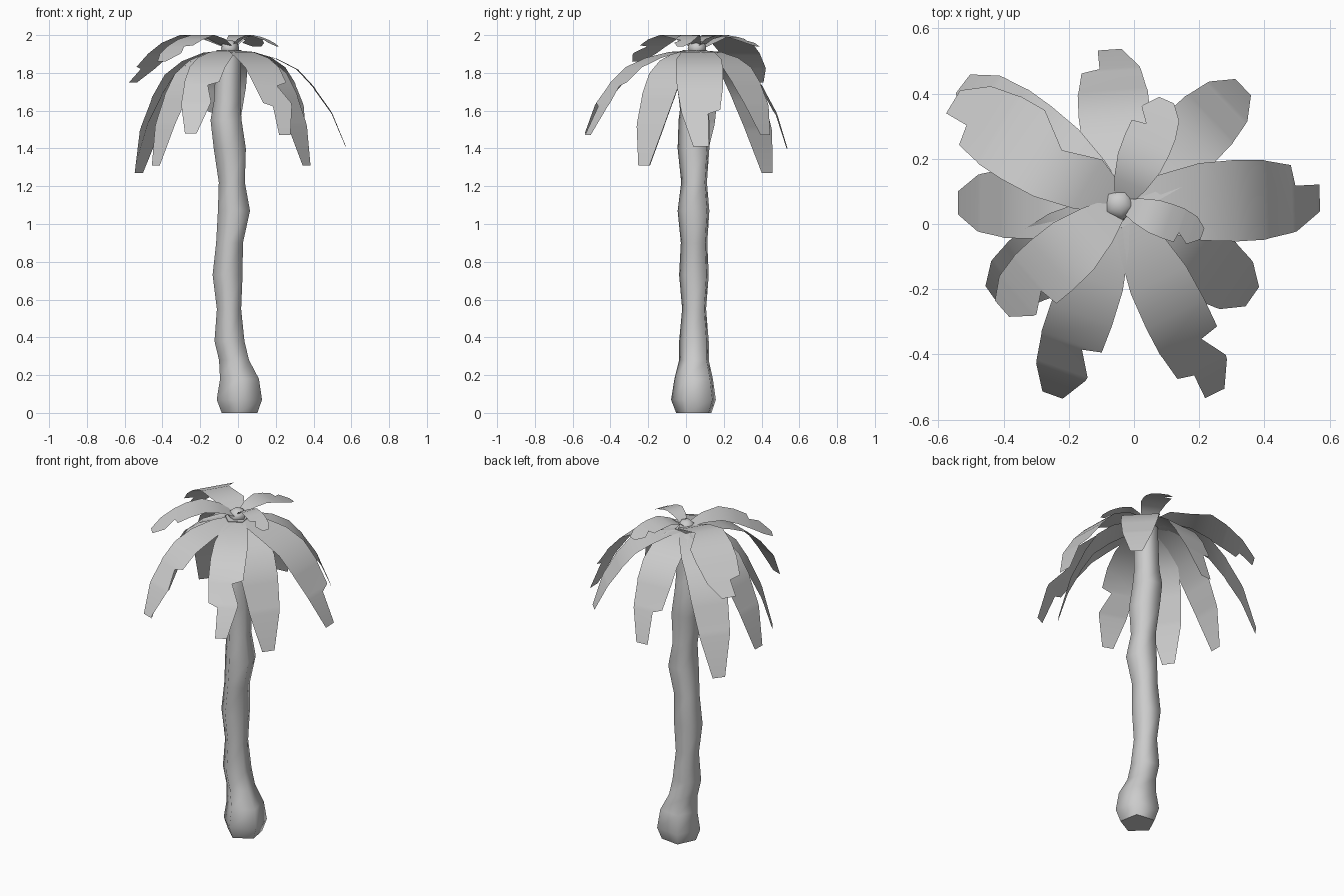
import bpy, math
from mathutils import Vector

if "Cube" in bpy.data.objects:
    bpy.data.objects.remove(bpy.data.objects["Cube"])

CENTRE = Vector((-0.04, 0.06))


def add_mesh(name, verts, faces):
    me = bpy.data.meshes.new(name)
    me.from_pydata(verts, [], faces)
    for p in me.polygons:
        p.use_smooth = len(p.vertices) == 4
    ob = bpy.data.objects.new(name, me)
    bpy.context.collection.objects.link(ob)
    return ob


# Trunk: wobbly five-sided tube, rings are (z, x centre, y centre, radius)
RINGS = [(0, .012, .047, .10), (.07, .012, .047, .127), (.18, .012, .047, .109),
         (.28, -.018, .047, .084), (.38, -.042, .047, .084), (.55, -.045, .047, .068),
         (.73, -.052, .047, .084), (.90, -.042, .047, .075), (1.07, -.018, .045, .090),
         (1.22, -.03, .047, .073), (1.40, -.04, .045, .090), (1.55, -.06, .047, .087),
         (1.65, -.055, .047, .074), (1.92, -.045, .05, .07)]
N = 5
verts, faces = [], []
for z, x, y, r in RINGS:
    for k in range(N):
        a = math.radians(-97) + 2 * math.pi * k / N
        verts.append((x + r * math.cos(a), y + r * math.sin(a), z))
for i in range(len(RINGS) - 1):
    for k in range(N):
        j = (k + 1) % N
        faces.append((i*N + k, i*N + j, i*N + N + j, i*N + N + k))
faces.append(tuple(range(N))[::-1])
faces.append(tuple(range(len(verts) - N, len(verts))))
add_mesh("trunk", verts, faces)

# Crown bud: small five-sided ball
bpy.ops.mesh.primitive_uv_sphere_add(segments=5, ring_count=6, radius=.052,
                                     location=(-.045, .06, 1.93),
                                     rotation=(0, 0, math.radians(-97)))
bud = bpy.context.object
bud.name = "crown_bud"
bud.scale.z = .85
bpy.ops.object.shade_smooth()

# Frond stations: (distance fraction, droop fraction, width fraction)
STATIONS = [(0, 0, .3), (.2, .02, .7), (.4, .09, .95), (.58, .2, 1), (.72, .38, .98),
            (.74, .42, .95), (.86, .62, .83), (.88, .66, .8), (1, 1, .33)]


def frond(name, tip, tip_z, half, left=(), right=(), upper=False):
    """Blade from crown to tip; left/right list the stations torn inward."""
    d = Vector(tip) - CENTRE
    side = Vector((-d.y, d.x)).normalized()
    verts = []
    for i, (h, drop, w) in enumerate(STATIONS):
        p = CENTRE + d * h
        if not upper:
            z = 1.92 - (1.92 - tip_z) * drop
        elif h < .4:
            z = 1.93 + .07 * math.sin(h / .4 * math.pi / 2)
        else:
            z = 2 - (2 - tip_z) * ((h - .4) / .6) ** 1.5
        for s, torn in ((1, left), (-1, right)):
            q = p + side * s * half * w * (.4 if i in torn else 1)
            verts.append((q.x, q.y, z))
    faces = [(2*i, 2*i + 1, 2*i + 3, 2*i + 2) for i in range(len(STATIONS) - 1)]
    add_mesh(name, verts, faces)


# Lower drooping fronds
frond("frond_right", (.57, .08), 1.41, .125, left=(7,))
frond("frond_back_right", (.335, .42), 1.47, .105)
frond("frond_back", (-.075, .535), 1.40, .11, left=(7,))
frond("frond_back_left", (-.525, .43), 1.27, .11)
frond("frond_left", (-.54, .065), 1.32, .108)
frond("frond_front_left", (-.435, -.22), 1.31, .11)
frond("frond_front_a", (-.25, -.525), 1.48, .10, left=(5,))
frond("frond_front_b", (.248, -.52), 1.47, .10, left=(5,), right=(7,))
frond("frond_front_right", (.363, -.223), 1.31, .11)

# Upper arching fronds
frond("upper_frond_left", (-.555, .375), 1.75, .125, left=(7,), right=(2,), upper=True)
frond("upper_frond_front", (-.405, -.26), 1.86, .10, left=(5,), upper=True)
frond("upper_frond_back", (.1, .38), 1.94, .075, left=(5,), upper=True)
frond("upper_frond_right", (.21, -.03), 1.94, .055, right=(5,), upper=True)
